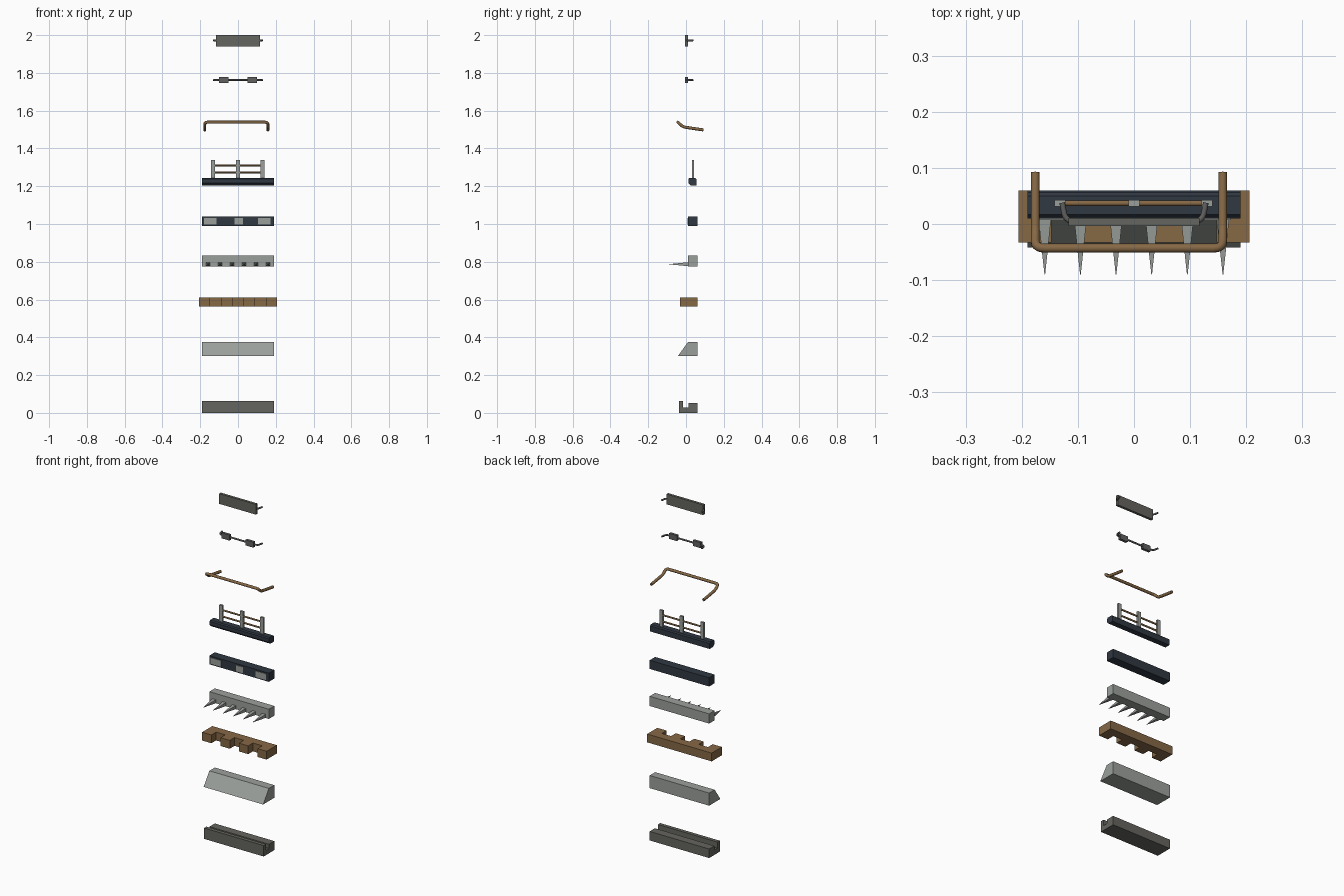
import bpy, bmesh, math
from mathutils import Vector

if "Cube" in bpy.data.objects:
    bpy.data.objects.remove(bpy.data.objects["Cube"])


def mat(name, c):
    m = bpy.data.materials.new(name)
    m.diffuse_color = (*c, 1)
    m.use_nodes = True
    m.node_tree.nodes["Principled BSDF"].inputs["Base Color"].default_value = m.diffuse_color
    return m


STONE = mat("dark stone", (0.13, 0.128, 0.115))
PALE = mat("pale grey", (0.33, 0.35, 0.33))
WOOD = mat("brown wood", (0.24, 0.14, 0.06))
NAVY = mat("dark navy", (0.030, 0.040, 0.055))
IRON = mat("iron grey", (0.12, 0.12, 0.118))


def finish(bm, name, m):
    bmesh.ops.recalc_face_normals(bm, faces=bm.faces[:])
    me = bpy.data.meshes.new(name)
    bm.to_mesh(me)
    bm.free()
    me.materials.append(m)
    ob = bpy.data.objects.new(name, me)
    bpy.context.collection.objects.link(ob)
    return ob


def prism(name, pts, to3d, shift, m):
    """Extrude a closed 2D outline along a vector."""
    bm = bmesh.new()
    f = bm.faces.new([bm.verts.new(to3d(*p)) for p in pts])
    r = bmesh.ops.extrude_face_region(bm, geom=[f])
    bmesh.ops.translate(bm, vec=shift, verts=[v for v in r["geom"] if isinstance(v, bmesh.types.BMVert)])
    return finish(bm, name, m)


def side_profile(name, pts, m, half=0.19):
    return prism(name, pts, lambda y, z: (-half, y, z), (2 * half, 0, 0), m)


def box(name, x0, x1, y0, y1, z0, z1, m):
    pts = [(x0, y0), (x1, y0), (x1, y1), (x0, y1)]
    return prism(name, pts, lambda x, y: (x, y, z0), (0, 0, z1 - z0), m)


def rounded(pts, r, n=5):
    """Replace inner corners of a path by smooth arcs."""
    pts = [Vector(p) for p in pts]
    out = [pts[0]]
    for a, b, c in zip(pts, pts[1:], pts[2:]):
        rr = min(r, (a - b).length * 0.45, (c - b).length * 0.45)
        p, q = b + (a - b).normalized() * rr, b + (c - b).normalized() * rr
        for i in range(n + 1):
            t = i / n
            out.append(p * (1 - t) ** 2 + b * 2 * t * (1 - t) + q * t * t)
    return out + [pts[-1]]


def tube(name, pts, radius, m, sides=10):
    bm = bmesh.new()
    rings = []
    side = None
    for i, p in enumerate(pts):
        d = (pts[min(i + 1, len(pts) - 1)] - pts[max(i - 1, 0)]).normalized()
        side = Vector((0, 0, 1)) if side is None else side
        side = (side - d * side.dot(d)).normalized()
        up = d.cross(side)
        rings.append([bm.verts.new(p + radius * (side * math.cos(a) + up * math.sin(a)))
                      for a in (2 * math.pi * k / sides for k in range(sides))])
    for a, b in zip(rings, rings[1:]):
        for k in range(sides):
            bm.faces.new((a[k], a[(k + 1) % sides], b[(k + 1) % sides], b[k]))
    bm.faces.new(rings[0])
    bm.faces.new(rings[-1])
    ob = finish(bm, name, m)
    for f in ob.data.polygons:
        f.use_smooth = len(f.vertices) == 4
    return ob


# Grooved stone base and sloped stone wedge
side_profile("grooved_base", [(-0.037, 0), (0.06, 0), (0.06, 0.052), (0.012, 0.052), (0.012, 0.028),
                              (-0.016, 0.028), (-0.016, 0.063), (-0.037, 0.063)], STONE)
side_profile("sloped_ledge", [(-0.042, 0.302), (0.06, 0.302), (0.06, 0.375), (0.01, 0.375)], PALE)

# Wooden crenellated beam: seven segments, alternate ones stick out
w = 0.412 / 7
outline = [(0.206, 0.06), (-0.206, 0.06)]
for i in range(7):
    y = -0.033 if i % 2 == 0 else 0.01
    outline += [(-0.206 + i * w, y), (-0.206 + (i + 1) * w, y)]
prism("toothed_beam", outline, lambda x, y: (x, y, 0.562), (0, 0, 0.048), WOOD)

# Spiked bar
box("spike_bar", -0.19, 0.19, 0.01, 0.06, 0.776, 0.832, PALE)
for i in range(6):
    x, z = -0.159 + i * 0.0635, 0.787
    bm = bmesh.new()
    rings = []
    for y, r in ((0.012, 0.0115), (-0.036, 0.0065), (-0.09, 0.0006)):
        rings.append([bm.verts.new((x + sx * r, y, z + sz * r * 0.9))
                      for sx, sz in ((-1, -1), (1, -1), (1, 1), (-1, 1))])
    for a, b in zip(rings, rings[1:]):
        for k in range(4):
            bm.faces.new((a[k], a[(k + 1) % 4], b[(k + 1) % 4], b[k]))
    bm.faces.new(rings[0])
    bm.faces.new(rings[-1])
    finish(bm, f"spike_{i + 1}", PALE)

# Navy bar with pale stone patches on its front
box("navy_bar", -0.19, 0.19, 0.01, 0.06, 0.99, 1.04, NAVY)
for i, (x0, x1) in enumerate(((-0.18, -0.113), (-0.018, 0.026), (0.106, 0.173))):
    box(f"front_patch_{i + 1}", x0, x1, 0.007, 0.011, 0.997, 1.032, PALE)

# Railing on a navy ledge with chamfered edges
side_profile("railing_ledge", [(0.024, 1.205), (0.056, 1.205), (0.056, 1.237), (0.05, 1.243),
                               (0.017, 1.243), (0.012, 1.237), (0.012, 1.217)], NAVY)
for i, x in enumerate((-0.132, 0, 0.13)):
    box(f"railing_post_{i + 1}", x - 0.01, x + 0.01, 0.031, 0.043, 1.24, 1.338, PALE)
for i, z in enumerate((1.273, 1.310)):
    tube(f"railing_rail_{i + 1}", [Vector((-0.125, 0.037, z)), Vector((0.123, 0.037, z))], 0.005, WOOD, 8)

# Bent brown handrail
xl, xr = -0.176, 0.158
tube("bent_handrail", rounded([(xl, 0.092, 1.498), (xl, -0.016, 1.514), (xl, -0.043, 1.539),
                               (xr, -0.043, 1.539), (xr, -0.016, 1.514), (xr, 0.092, 1.498)], 0.028), 0.008, WOOD)


# Iron rods whose ends bend backwards
def iron_rod(name, z):
    tube(name, rounded([(-0.128, 0.038, z), (-0.122, 0.005, z),
                        (0.122, 0.005, z), (0.128, 0.038, z)], 0.02), 0.005, IRON, 8)


iron_rod("block_rod", 1.762)
for i, x in enumerate((-0.076, 0.076)):
    box(f"rod_block_{i + 1}", x - 0.025, x + 0.025, -0.004, 0.011, 1.746, 1.778, IRON)
iron_rod("plate_rod", 1.972)
box("top_plate", -0.117, 0.117, -0.004, 0.011, 1.941, 2.0, STONE)
